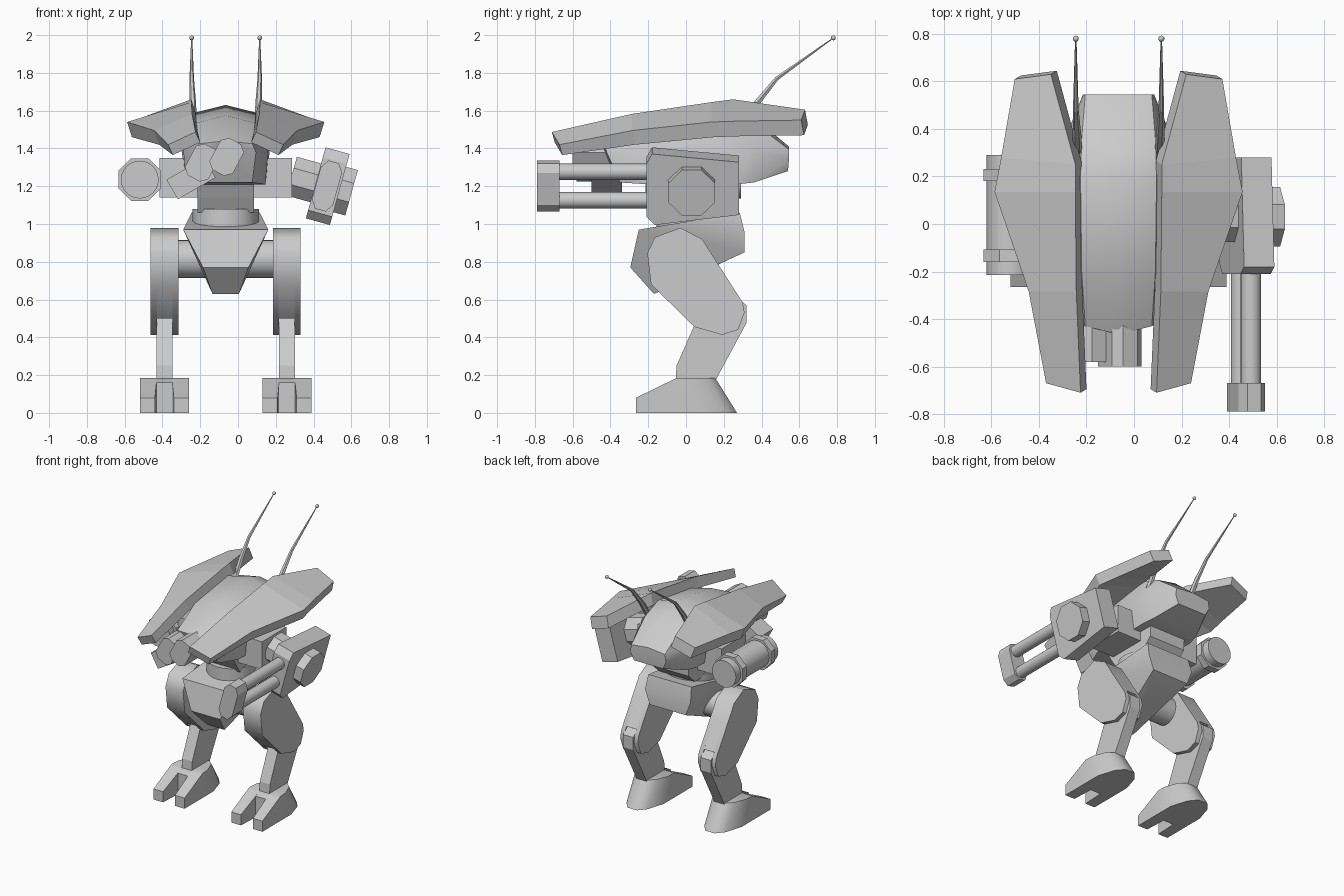
import bpy, bmesh, math
from mathutils import Matrix, Vector

if "Cube" in bpy.data.objects:
    bpy.data.objects.remove(bpy.data.objects["Cube"])

CX = -0.065  # symmetry plane of the walker


def finish(name, bm, smooth=0, mat=None):
    bmesh.ops.recalc_face_normals(bm, faces=bm.faces)
    if mat:
        bmesh.ops.transform(bm, matrix=mat, verts=bm.verts)
    me = bpy.data.meshes.new(name)
    bm.to_mesh(me)
    bm.free()
    ob = bpy.data.objects.new(name, me)
    bpy.context.collection.objects.link(ob)
    if smooth:
        bpy.ops.object.select_all(action='DESELECT')
        ob.select_set(True)
        bpy.context.view_layer.objects.active = ob
        bpy.ops.object.shade_smooth_by_angle(angle=math.radians(smooth))
    return ob


def hull(name, pts, mat=None, smooth=0):
    bm = bmesh.new()
    for p in pts:
        bm.verts.new(p)
    bmesh.ops.convex_hull(bm, input=bm.verts)
    junk = [v for v in bm.verts if not v.link_faces]
    bmesh.ops.delete(bm, geom=junk, context='VERTS')
    bmesh.ops.dissolve_limit(bm, angle_limit=0.03, verts=bm.verts, edges=bm.edges)
    return finish(name, bm, smooth, mat)


def loft(name, rings, smooth=0, mat=None):
    bm = bmesh.new()
    vs = [[bm.verts.new(p) for p in r] for r in rings]
    n = len(vs[0])
    for a, b in zip(vs, vs[1:]):
        for i in range(n):
            bm.faces.new((a[i], a[(i + 1) % n], b[(i + 1) % n], b[i]))
    bm.faces.new(vs[0])
    bm.faces.new(vs[-1])
    return finish(name, bm, smooth, mat)


def prism(name, prof, x0, x1, mat=None, smooth=0):
    return loft(name, [[(x, y, z) for y, z in prof] for x in (x0, x1)], smooth, mat)


def box(name, x, y, z, mat=None):
    return hull(name, [(a, b, c) for a in x for b in y for c in z], mat)


def rod(name, pts, radii, n=24, mat=None, roll=0.0):
    rings = []
    q = (Vector(pts[-1]) - Vector(pts[0])).to_track_quat('Z', 'Y')
    for p, r in zip(pts, radii):
        rings.append([Vector(p) + q @ Vector((r * math.cos(a), r * math.sin(a), 0))
                      for a in [roll + 2 * math.pi * i / n for i in range(n)]])
    return loft(name, rings, 40 if n > 12 else 0, mat)


def capsule(name, w, h, y0, y1, mat):
    # elongated octagonal block running along y
    prof = [(.5, 1), (1, .67), (1, -.67), (.5, -1), (-.5, -1), (-1, -.67), (-1, .67), (-.5, 1)]
    return loft(name, [[(x * w, y, z * h) for x, z in prof] for y in (y0, y1)], 0, mat)


def tilt(x, z, deg):
    return Matrix.Translation((x, 0, z)) @ Matrix.Rotation(math.radians(deg), 4, 'Y')


thigh = [(-.205, .845), (-.165, .93), (-.03, .98), (.085, .92), (.165, .795), (.3, .585),
         (.31, .53), (.275, .44), (.19, .413), (.045, .455), (-.185, .68)]
thigh_core = thigh[:5] + [(.28, .616), (.2, .59), (.0, .5), (-.185, .68)]
shin = [(-.055, .17), (-.05, .25), (.06, .5), (.16, .6), (.27, .61), (.32, .57), (.32, .475), (.15, .16)]
# wing stations: inner x, y, z, outer x, y, z, thickness
wing = [(.16, -.71, 1.487, .305, -.67, 1.42, .055), (.178, -.285, 1.583, .378, -.285, 1.495, .075),
        (.182, .135, 1.645, .522, .135, 1.54, .08), (.182, .25, 1.66, .494, .28, 1.545, .08),
        (.285, .63, 1.605, .437, .61, 1.55, .08)]

for s, side in ((1, 'right'), (-1, 'left')):
    X = lambda x: CX + s * x
    # legs: forked thigh around the shin
    prism(side + '_thigh_core', thigh_core, X(.27), X(.38), None, 50)
    prism(side + '_thigh_inner_plate', thigh, X(.25), X(.282), None, 50)
    prism(side + '_thigh_outer_plate', thigh, X(.365), X(.397), None, 50)
    prism(side + '_shin', shin, X(.282), X(.367))
    # foot: rounded heel and two toes
    fx = .325
    hull(side + '_heel', [(X(fx + m * x), y, z) for m in (1, -1) for x, y, z in
         ((.13, -.1, 0), (.13, .08, 0), (.09, .21, 0), (.04, .27, 0), (.13, -.1, .16),
          (.13, -.05, .185), (.125, .02, .185), (.09, .11, .185), (.04, .155, .185))], None, 50)
    for m in (1, -1):
        hull(side + '_toe', [(X(fx + m * x), y, z) for x, y, z in
             ((.05, -.265, 0), (.13, -.265, 0), (.05, -.265, .08), (.13, -.265, .08),
              (.04, -.06, 0), (.13, -.06, 0), (.04, -.06, .18), (.13, -.06, .18))])
    # armour wing over the body
    loft(side + '_wing_plate', [[(X(a), b, c), (X(d), e, f), (X(d - .025), e + .015, f - t),
                                 (X(a - .025), b + .015, c - t)] for a, b, c, d, e, f, t in wing])
    # antenna
    rod(side + '_antenna', [(X(.17), .2, 1.365), (X(.175), .375, 1.64), (X(.18), .48, 1.77), (X(.18), .78, 1.985)],
        [.025, .018, .012, .003], 6)
    bm = bmesh.new()
    bmesh.ops.create_uvsphere(bm, u_segments=10, v_segments=6, radius=.013)
    finish(side + '_antenna_tip', bm, 40, Matrix.Translation((X(.18), .78, 1.985)))

# hips
rod('hip_axle', [(CX - .26, -.03, .815), (CX + .26, -.03, .815)], [.1, .1])
hull('pelvis', [(CX + s * x, y, z) for s in (1, -1) for x, y, z in
     ((.225, -.25, .97), (.18, .285, 1.06), (.19, .31, .955), (.15, .31, .85),
      (.12, -.295, .77), (.07, -.17, .63), (.07, -.11, .655), (.1, -.1, .715))], None, 50)
rod('turntable', [(CX, .02, .98), (CX, .02, 1.08)], [.175, .175])
hull('neck', [(CX + s * .15, y, z) for s in (1, -1) for y, z in
     ((-.2, 1.23), (-.15, 1.14), (-.1, 1.06), (.2, 1.06), (.275, 1.13), (.28, 1.23))])

# body
hull('body', [(CX + s * x, y, z) for s in (1, -1) for x, y, z in
     ((0, -.465, 1.44), (.14, -.43, 1.425), (.16, -.42, 1.38), (.14, -.35, 1.22),
      (0, -.2, 1.575), (.155, -.2, 1.535), (.225, -.2, 1.4), (.21, -.2, 1.21),
      (0, .2, 1.63), (.16, .2, 1.59), (.235, .2, 1.4), (.21, .27, 1.21),
      (0, .36, 1.565), (.155, .36, 1.535), (.225, .36, 1.4), (.19, .36, 1.22),
      (0, .545, 1.41), (.14, .545, 1.395), (.15, .545, 1.34), (.12, .54, 1.28))], None, 30)
box('shoulder_beam', (CX - .35, CX + .35), (-.12, .17), (1.14, 1.35))

# tilted sensor cluster under the nose
for x, z, y in ((-.06, 1.355, -.6), (-.19, 1.325, -.58)):
    capsule('sensor_barrel', .07, .095, y, -.2, tilt(x, z, 28))
box('sensor_box', (-.125, .105), (-.5, -.34), (-.06, .06), tilt(-.24, 1.245, -30))

# right twin gun, rolled outward
G = tilt(.476, 1.2, 15.5)
prism('gun_pod', [(-.21, .14), (-.18, .195), (.28, .15), (.28, -.14), (-.165, -.195), (-.21, -.15)], -.067, .065, G)
rod('gun_pod_cap', [(.06, .03, 0), (.13, .03, 0)], [.135, .135], 8, G, math.pi / 8)
rod('gun_mount', [(-.2, .03, 0), (-.06, .03, 0)], [.115, .115], 8, G, math.pi / 8)
for v in (.078, -.078):
    rod('gun_barrel', [(-.005, -.7, v), (-.005, -.2, v)], [.043, .043], 20, G)
capsule('gun_muzzle', .058, .132, -.79, -.67, G @ Matrix.Translation((-.005, 0, 0)))

# left launcher tube with octagonal rings
L = Matrix.Translation((-.52, 0, 1.235))
rod('launcher_tube', [(0, -.215, 0), (0, .29, 0)], [.1, .1], 24, L)
for y in (-.16, .18):
    rod('launcher_ring', [(0, y, 0), (0, y + .052, 0)], [.122, .122], 8, L, math.pi / 8)
